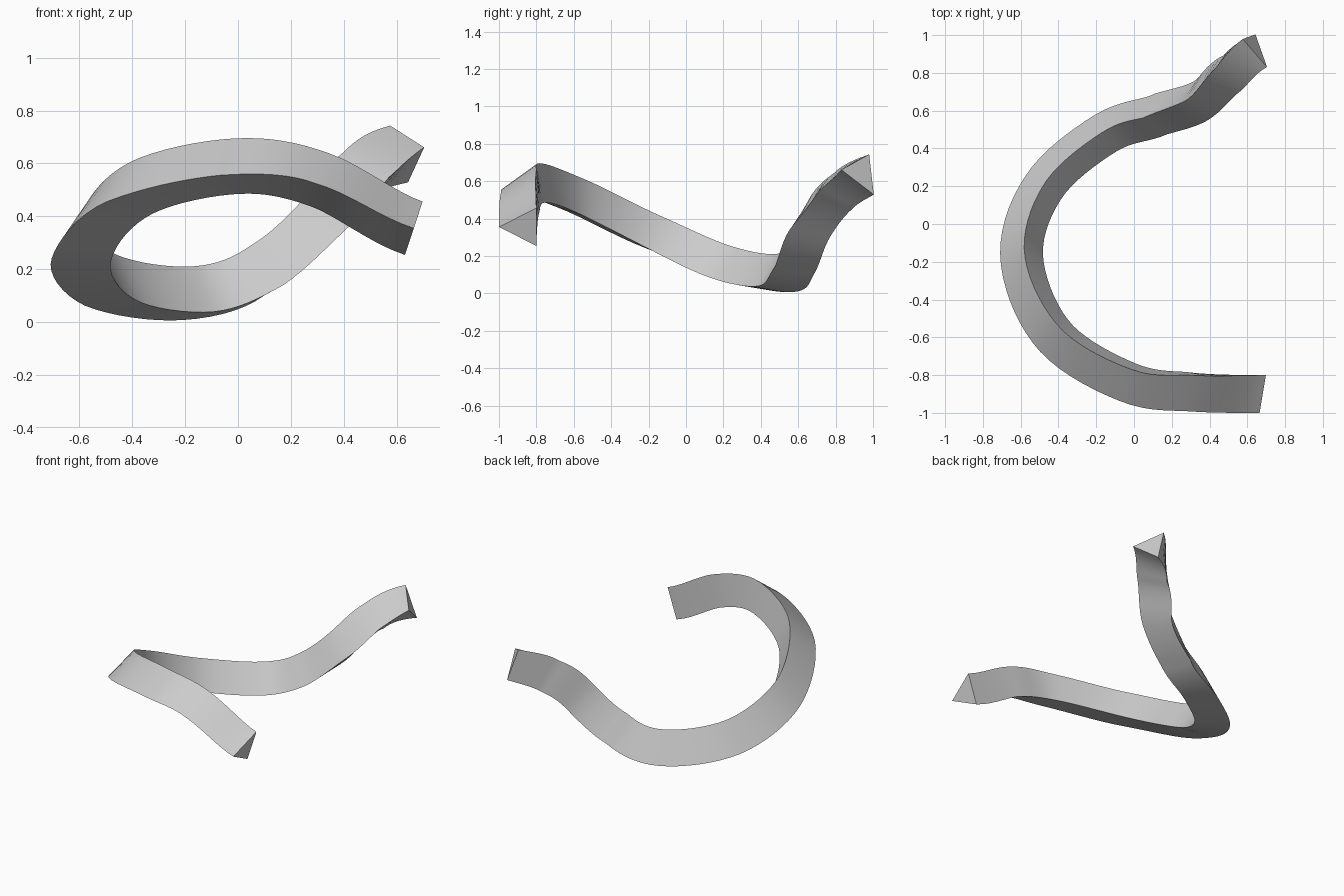
import bpy, bmesh, math
from mathutils import Vector

cube = bpy.data.objects.get("Cube")
if cube:
    bpy.data.objects.remove(cube, do_unlink=True)

BASE, HEIGHT, STEPS = 0.213, 0.2, 8

# Path through the middle of the inner face: x, y, z, roll in degrees.
# The first and last stations only steer the end tangents.
stations = [
    (1.03, -.793, .30, 0),
    (.665, -.80, .355, 0), (.31, -.793, .538, 4), (0, -.755, .59, 10),
    (-.365, -.535, .508, 16), (-.53, -.165, .325, 27), (-.425, .18, .17, 34),
    (-.13, .435, .125, 36), (.11, .518, .215, 36), (.335, .605, .415, 45),
    (.485, .75, .595, 57), (.64, .905, .702, 66),
    (.885, 1.01, .75, 70),
]
stations = [Vector(s) for s in stations]


def spline(a, b, c, d, t):
    """Point and slope of a smooth curve between b and c."""
    k1, k2, k3 = (c - a) / 2, a - 2.5 * b + 2 * c - d / 2, (d - a) / 2 + 1.5 * (b - c)
    return b + t * (k1 + t * (k2 + t * k3)), k1 + t * (2 * k2 + 3 * t * k3)


def section(point, slope):
    """Triangle corners: upper inner, lower inner, outer ridge."""
    along = slope.xyz.normalized()
    side = Vector((0, 0, 1)).cross(along).normalized()
    up = along.cross(side)
    roll = math.radians(point.w)
    lean = up * math.cos(roll) + side * math.sin(roll)
    out = side * math.cos(roll) - up * math.sin(roll)
    mid = point.xyz
    return mid + lean * BASE / 2, mid - lean * BASE / 2, mid + out * HEIGHT


# Sweep the triangle along the path
bm = bmesh.new()
rings = []
last = len(stations) - 4
for i in range(last + 1):
    for j in range(STEPS + (i == last)):
        corners = section(*spline(*stations[i:i + 4], j / STEPS))
        rings.append([bm.verts.new(c) for c in corners])
for r, s in zip(rings, rings[1:]):
    for k in range(3):
        n = (k + 1) % 3
        bm.faces.new((r[k], r[n], s[n], s[k]))
bm.faces.new(rings[0])
bm.faces.new(rings[-1])
bmesh.ops.recalc_face_normals(bm, faces=bm.faces)

mesh = bpy.data.meshes.new("curved_triangular_bar")
bm.to_mesh(mesh)
bm.free()
bar = bpy.data.objects.new("curved_triangular_bar", mesh)
bpy.context.collection.objects.link(bar)

# Plain grey material
grey = bpy.data.materials.new("light_grey")
grey.use_nodes = True
color = (.6, .6, .6, 1)
grey.diffuse_color = color
grey.node_tree.nodes["Principled BSDF"].inputs["Base Color"].default_value = color
mesh.materials.append(grey)

# Smooth along the bend, sharp along the ridges
bpy.ops.object.select_all(action='DESELECT')
bar.select_set(True)
bpy.context.view_layer.objects.active = bar
bpy.ops.object.shade_smooth_by_angle(angle=math.radians(30))
